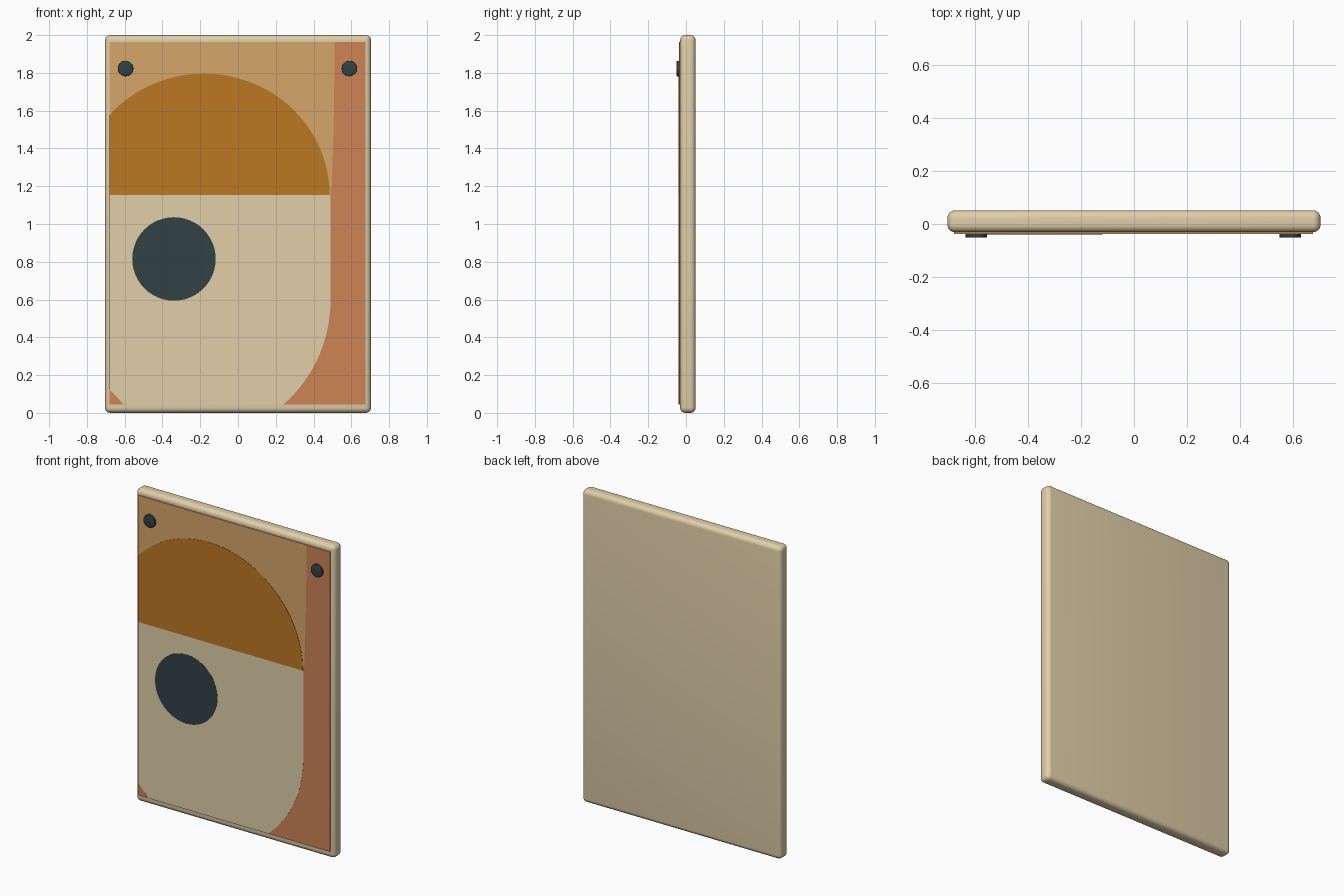
import bpy, bmesh, math
from mathutils import Matrix

if "Cube" in bpy.data.objects:
    bpy.data.objects.remove(bpy.data.objects["Cube"])


def material(name, rgb):
    lin = [(c / 255 / 12.92) if c < 11 else ((c / 255 + 0.055) / 1.055) ** 2.4 for c in rgb]
    m = bpy.data.materials.new(name)
    m.diffuse_color = (*lin, 1)
    m.use_nodes = True
    m.node_tree.nodes["Principled BSDF"].inputs["Base Color"].default_value = m.diffuse_color
    return m


cream = material("cream", (224, 207, 169))
tan = material("tan", (214, 166, 107))
ochre = material("ochre", (188, 120, 34))
terracotta = material("terracotta", (205, 133, 86))
charcoal = material("charcoal", (50, 66, 69))

# Panel limits and front plane
L, R, B, T = -0.68, 0.676, 0.045, 1.963
FRONT = -0.037


def finish(name, bm, *mats):
    me = bpy.data.meshes.new(name)
    bmesh.ops.recalc_face_normals(bm, faces=bm.faces)
    bm.to_mesh(me)
    bm.free()
    ob = bpy.data.objects.new(name, me)
    bpy.context.collection.objects.link(ob)
    for m in mats:
        me.materials.append(m)
    return ob


def box(name, x0, x1, y0, y1, z0, z1, bevel, seg, *mats):
    bm = bmesh.new()
    mat = Matrix.Translation(((x0 + x1) / 2, (y0 + y1) / 2, (z0 + z1) / 2)) @ \
        Matrix.Diagonal((x1 - x0, y1 - y0, z1 - z0, 1))
    bmesh.ops.create_cube(bm, size=1, matrix=mat)
    if bevel:
        bmesh.ops.bevel(bm, geom=bm.edges[:], offset=bevel, segments=seg,
                        profile=0.5, affect='EDGES')
    return finish(name, bm, *mats)


def plate(name, pts, y_back, y_front, mat):
    """Prism of an (x, z) outline, clipped to the panel's rectangle."""
    bm = bmesh.new()
    bm.faces.new([bm.verts.new((x, y_front, z)) for x, z in pts])
    for co, no in (((L, 0, 0), (-1, 0, 0)), ((R, 0, 0), (1, 0, 0)),
                   ((0, 0, B), (0, 0, -1)), ((0, 0, T), (0, 0, 1))):
        bmesh.ops.bisect_plane(bm, geom=bm.verts[:] + bm.edges[:] + bm.faces[:],
                               plane_co=co, plane_no=no, clear_outer=True)
    ext = bmesh.ops.extrude_face_region(bm, geom=bm.faces[:], use_keep_orig=True)
    for v in ext["geom"]:
        if isinstance(v, bmesh.types.BMVert):
            v.co.y = y_back
    return finish(name, bm, mat)


def arc(cx, cz, rx, rz, a0, a1, n=48):
    return [(cx + rx * math.cos(math.radians(a0 + (a1 - a0) * i / n)),
             cz + rz * math.sin(math.radians(a0 + (a1 - a0) * i / n))) for i in range(n + 1)]


def smooth(ob):
    bpy.ops.object.select_all(action='DESELECT')
    ob.select_set(True)
    bpy.context.view_layer.objects.active = ob
    bpy.ops.object.shade_smooth_by_angle(angle=math.radians(35))


# Rounded board
smooth(box("board", -0.704, 0.704, -0.031, 0.051, 0, 2, 0.028, 6, cream))

# Raised art panel, its right edge in terracotta
panel = box("art_panel", L, R, FRONT, 0, B, T, 0, 1, tan, terracotta)
for f in panel.data.polygons:
    if f.normal.x > 0.5:
        f.material_index = 1

# Painted shapes as thin plates
Y1, Y2, Y3 = FRONT - 0.0008, FRONT - 0.0016, FRONT - 0.0024
plate("right_band", [(0.49, B), (0.49, 1.15), (0.497, 1.2), (0.508, 1.6), (0.512, T), (R, T), (R, B)],
      FRONT + 0.001, Y1, terracotta)
plate("band_foot", [(0.15, B), (0.5, 0.7), (0.5, B)], FRONT + 0.001, Y1, terracotta)
plate("corner_patch", [(L, B), (-0.615, B), (-0.638, 0.09), (L, 0.115)],
      FRONT + 0.001, Y1, terracotta)
plate("arch", arc(-0.18, 1.153, 0.665, 0.643, 0, 180), FRONT + 0.001, Y2, ochre)
plate("lower_field", [(-0.85, 1.153)] + arc(-0.18, 0.6, 0.67, 0.712, 180, 360) + [(0.49, 1.153)],
      FRONT + 0.001, Y2, cream)
plate("dot", arc(-0.339, 0.815, 0.221, 0.221, 0, 352.5, 47), FRONT + 0.001, Y3, charcoal)

# Two round pegs
for side, x in (("left", -0.595), ("right", 0.59)):
    bm = bmesh.new()
    bmesh.ops.create_cone(bm, cap_ends=True, segments=32, radius1=0.041, radius2=0.041, depth=0.02,
                          matrix=Matrix.Translation((x, -0.041, 1.823)) @ Matrix.Rotation(math.pi / 2, 4, 'X'))
    rim = [e for e in bm.edges if all(v.co.y < -0.045 for v in e.verts)]
    bmesh.ops.bevel(bm, geom=rim, offset=0.003, segments=2, profile=0.5, affect='EDGES')
    smooth(finish(side + "_peg", bm, charcoal))
